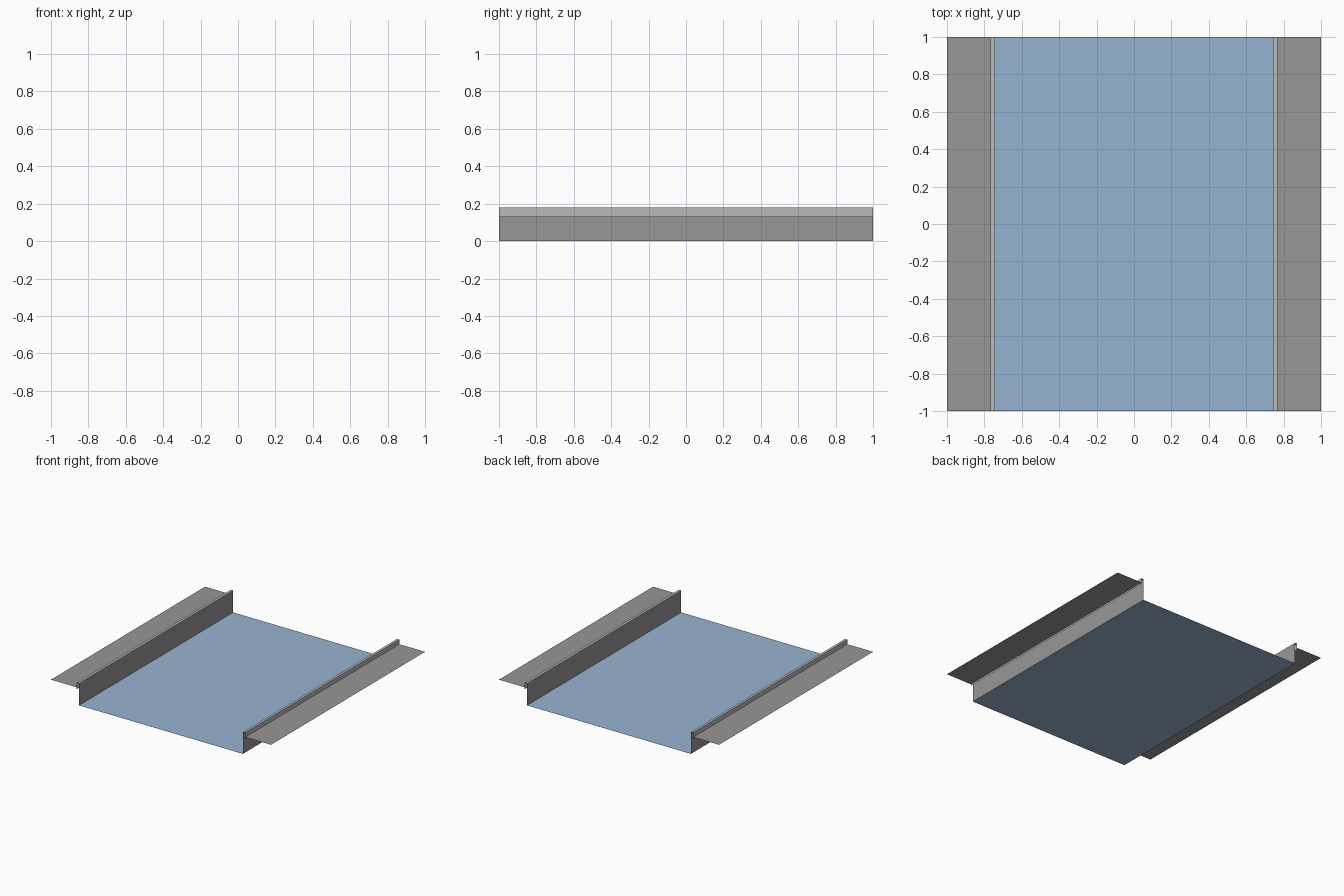
import bpy

if "Cube" in bpy.data.objects:
    bpy.data.objects.remove(bpy.data.objects["Cube"])


def material(name, rgb):
    m = bpy.data.materials.new(name)
    m.diffuse_color = (*rgb, 1)
    m.use_nodes = True
    m.node_tree.nodes["Principled BSDF"].inputs["Base Color"].default_value = m.diffuse_color
    return m


GREY = material("concrete grey", (0.31, 0.31, 0.31))
LIGHT = material("light curb grey", (0.50, 0.50, 0.50))
BLUE = material("water blue", (0.31, 0.46, 0.64))


def sheet(name, profile, mat):
    """Sweep an open x-z profile along y into a thin sheet."""
    n = len(profile)
    verts = [(x, y, z) for y in (-1, 1) for x, z in profile]
    faces = [(i, i + 1, n + i + 1, n + i) for i in range(n - 1)]
    mesh = bpy.data.meshes.new(name)
    mesh.from_pydata(verts, [], faces)
    mesh.materials.append(mat)
    obj = bpy.data.objects.new(name, mesh)
    bpy.context.collection.objects.link(obj)
    return obj


INNER, OUTER = 0.745, 0.766      # wall and curb lip positions
TOP, LIP, BANK = 0.18, 0.128, 0.143

# Water surface
sheet("water", [(-INNER, 0), (INNER, 0)], BLUE)

# Channel walls, folded curbs and flat banks on both sides
for side, s in (("left", -1), ("right", 1)):
    parts = (
        ("wall", [(INNER, TOP), (INNER, 0)], GREY),
        ("curb", [(INNER, TOP), (OUTER, TOP), (OUTER, LIP)], LIGHT),
        ("bank", [(OUTER, BANK), (1, BANK)], GREY),
    )
    for part, profile, mat in parts:
        pts = [(s * x, z) for x, z in profile]
        sheet(f"{side}_{part}", pts if s > 0 else pts[::-1], mat)
